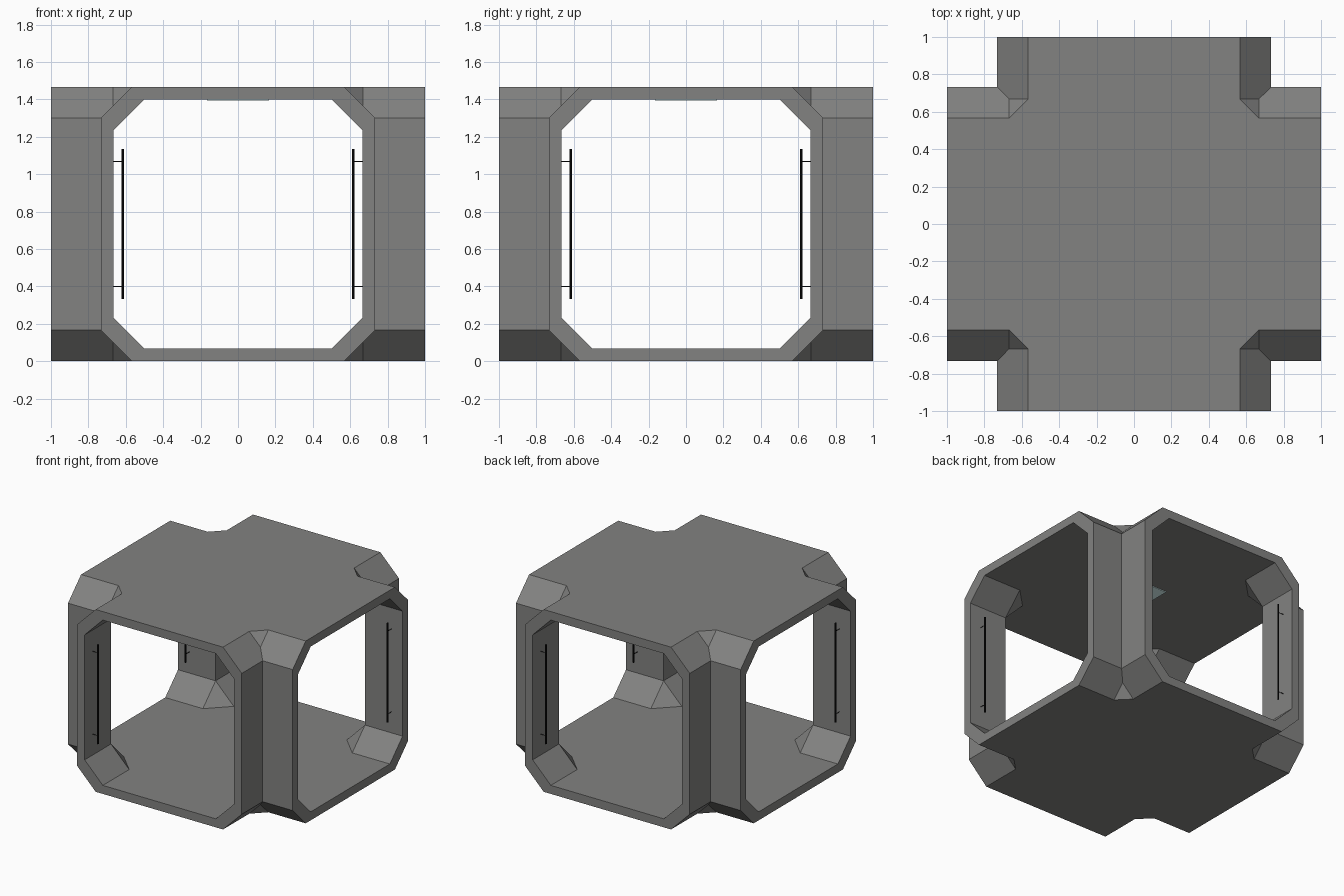
import bpy, bmesh
from itertools import product
from mathutils import Matrix

if "Cube" in bpy.data.objects:
    bpy.data.objects.remove(bpy.data.objects["Cube"])

H, G = 0.7335, 0.665      # outer / inner half height
O, I = 0.7335, 0.665      # outer / inner half width of each arm
C, D = 0.567, 0.503       # where the outer / inner chamfers meet roof and ceiling
ZC, ZI = H - 0.1665, G - 0.162
K = 0.667                 # reentrant corner fill
ZK = ZC + (O - K)


def material(name, color):
    m = bpy.data.materials.new(name)
    m.diffuse_color = color
    m.use_nodes = True
    m.node_tree.nodes["Principled BSDF"].inputs["Base Color"].default_value = m.diffuse_color
    return m


def finish(bm, name, mat):
    bmesh.ops.recalc_face_normals(bm, faces=bm.faces)
    me = bpy.data.meshes.new(name)
    bm.to_mesh(me)
    bm.free()
    me.materials.append(mat)
    ob = bpy.data.objects.new(name, me)
    bpy.context.collection.objects.link(ob)


# One octant of the shell: faces lying on the diagonal
diagonal = [
    [(0, 0, H), (1, 0, H), (1, C, H), (K, C, H), (C, K, H), (C, 1, H), (0, 1, H)],
    [(0, 0, G), (1, 0, G), (1, D, G), (I, D, G), (D, I, G), (D, 1, G), (0, 1, G)],
    [(K, C, H), (K, K, ZK), (C, K, H)],
    [(I, D, G), (I, I, ZI), (D, I, G)],
]
# Faces of one arm: chamfers, walls and open-end rim
arm = [
    [(1, C, H), (1, O, ZC), (O, O, ZC), (K, K, ZK), (K, C, H)],
    [(1, D, G), (1, I, ZI), (I, I, ZI), (I, D, G)],
    [(1, O, 0), (O, O, 0), (O, O, ZC), (1, O, ZC)],
    [(1, I, 0), (I, I, 0), (I, I, ZI), (1, I, ZI)],
    [(1, 0, H), (1, 0, G), (1, D, G), (1, C, H)],
    [(1, C, H), (1, D, G), (1, I, ZI), (1, O, ZC)],
    [(1, O, ZC), (1, I, ZI), (1, I, 0), (1, O, 0)],
]
octant = diagonal + arm + [[(y, x, z) for x, y, z in f] for f in arm]

# Crossing corridor shell, mirrored into all eight octants
bm = bmesh.new()
for sx, sy, sz in product((1, -1), repeat=3):
    for f in octant:
        bm.faces.new([bm.verts.new((x * sx, y * sy, H + z * sz)) for x, y, z in f])
bmesh.ops.remove_doubles(bm, verts=bm.verts, dist=1e-4)
bmesh.ops.recalc_face_normals(bm, faces=bm.faces)
bmesh.ops.dissolve_limit(bm, angle_limit=0.01, verts=bm.verts, edges=bm.edges)
finish(bm, "corridor_shell", material("shell_grey", (0.225, 0.225, 0.22, 1)))

# Handrails beside each doorway, held off the wall by two thin brackets
black = material("rail_black", (0.005, 0.005, 0.005, 1))


def rod(bm, radius, length, mat):
    bmesh.ops.create_cone(bm, cap_ends=True, segments=8, radius1=radius,
                          radius2=radius, depth=length, matrix=mat)


OFF = 0.617
for n, (sx, sy, swap) in enumerate(product((1, -1), (1, -1), (False, True))):
    bm = bmesh.new()
    rod(bm, 0.0065, 0.8, Matrix.Translation((0.9, OFF, H)))
    for z in (0.4, 1.067):
        rod(bm, 0.002, I - OFF, Matrix.Translation((0.9, (OFF + I) / 2, z)) @ Matrix.Rotation(1.5708, 4, 'X'))
    for v in bm.verts:
        x, y = (v.co.y, v.co.x) if swap else (v.co.x, v.co.y)
        v.co.x, v.co.y = x * sx, y * sy
    finish(bm, f"handrail_{n + 1}", black)

# Square ceiling light panel
bm = bmesh.new()
bmesh.ops.create_cube(bm, size=1, matrix=Matrix.Translation((0, 0, H + G))
                      @ Matrix.Diagonal((0.333, 0.333, 0.011, 1)))
finish(bm, "ceiling_light", material("light_teal", (0.75, 1.0, 1.0, 1)))
